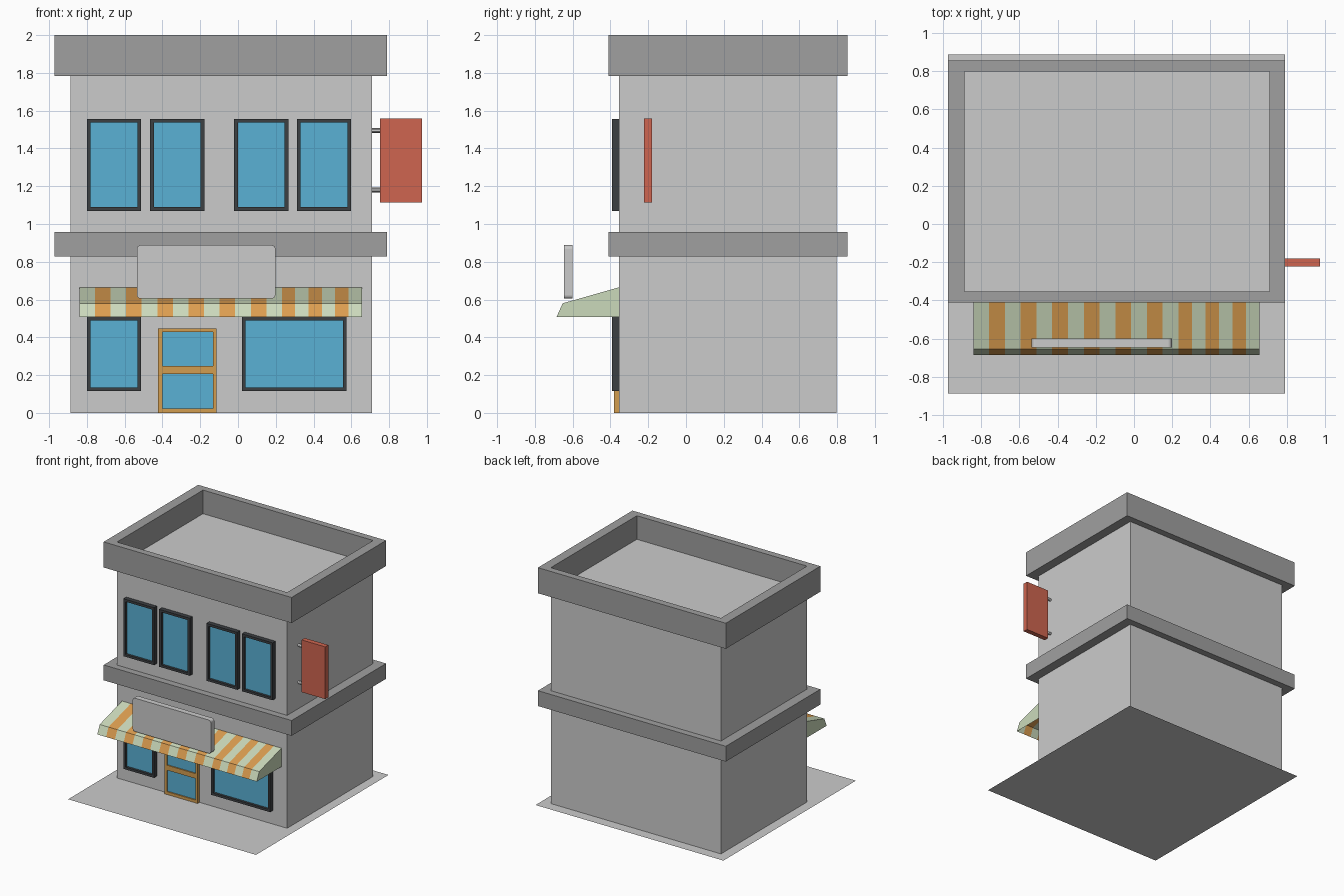
import bpy, bmesh
from mathutils import Vector, Matrix
from math import pi

if "Cube" in bpy.data.objects:
    bpy.data.objects.remove(bpy.data.objects["Cube"])


def mat(name, r, g, b):
    m = bpy.data.materials.new(name)
    m.diffuse_color = (r, g, b, 1)
    m.use_nodes = True
    m.node_tree.nodes["Principled BSDF"].inputs["Base Color"].default_value = m.diffuse_color
    return m


TRIM = mat("trim_grey", 0.35, 0.35, 0.35)
DARK = mat("frame_dark", 0.045, 0.05, 0.055)
GLASS = mat("glass_blue", 0.10, 0.44, 0.66)
WOOD = mat("door_wood", 0.65, 0.34, 0.08)
CREAM = mat("awning_light", 0.60, 0.70, 0.50)
ORANGE = mat("awning_orange", 0.72, 0.34, 0.08)
RED = mat("sign_red", 0.62, 0.13, 0.08)

X0, X1, Y0, Y1 = -0.887, 0.709, -0.354, 0.798      # wall footprint
TX0, TX1, TY0, TY1 = -0.972, 0.790, -0.411, 0.855  # trim footprint


def finish(name, bm, mats=(), normals=True):
    if normals:
        bmesh.ops.recalc_face_normals(bm, faces=bm.faces)
    me = bpy.data.meshes.new(name)
    bm.to_mesh(me)
    bm.free()
    for m in mats:
        me.materials.append(m)
    ob = bpy.data.objects.new(name, me)
    bpy.context.collection.objects.link(ob)
    return ob


def add_box(bm, lo, hi):
    lo, hi = Vector(lo), Vector(hi)
    mtx = Matrix.Translation((lo + hi) / 2) @ Matrix.Diagonal((*(hi - lo), 1))
    return bmesh.ops.create_cube(bm, size=1, matrix=mtx)["verts"]


def box(name, lo, hi, *mats):
    bm = bmesh.new()
    add_box(bm, lo, hi)
    return finish(name, bm, mats)


def ring(name, z0, z1, mats):
    """Rectangular trim band wrapped round the walls."""
    bm = bmesh.new()
    outer = [(TX0, TY0), (TX1, TY0), (TX1, TY1), (TX0, TY1)]
    inner = [(X0, Y0), (X1, Y0), (X1, Y1), (X0, Y1)]
    loops = [[bm.verts.new((x, y, z)) for x, y in pts]
             for pts, z in ((outer, z0), (outer, z1), (inner, z1), (inner, z0))]
    for k in range(4):
        a, b = loops[k], loops[(k + 1) % 4]
        for i in range(4):
            j = (i + 1) % 4
            bm.faces.new((a[i], a[j], b[j], b[i]))
    return finish(name, bm, mats)


def glazed(name, xs, zs, y, recess, mats):
    """Panel on the front wall; every odd grid cell is a recessed pane."""
    bm = bmesh.new()
    g = [[bm.verts.new((x, y, z)) for z in zs] for x in xs]
    panes = []
    for i in range(len(xs) - 1):
        for j in range(len(zs) - 1):
            f = bm.faces.new((g[i][j], g[i + 1][j], g[i + 1][j + 1], g[i][j + 1]))
            if i % 2 and j % 2:
                panes.append(f)
    # outer edges back to the wall
    rim = [e for e in bm.edges if e.is_boundary]
    ex = bmesh.ops.extrude_edge_only(bm, edges=rim)["geom"]
    for v in ex:
        if isinstance(v, bmesh.types.BMVert):
            v.co.y = Y0
    bmesh.ops.recalc_face_normals(bm, faces=bm.faces)
    # panes sunk into the frame
    for f in panes:
        new = bmesh.ops.extrude_face_region(bm, geom=[f])["geom"]
        for v in new:
            if isinstance(v, bmesh.types.BMVert):
                v.co.y += recess
            elif isinstance(v, bmesh.types.BMFace):
                v.material_index = 1
        if f.is_valid:
            bm.faces.remove(f)
    return finish(name, bm, mats, normals=False)


def window(name, x0, x1, z0, z1, w=0.02):
    glazed(name, [x0, x0 + w, x1 - w, x1], [z0, z0 + w, z1 - w, z1],
           -0.392, 0.02, (DARK, GLASS))


# pavement slab, a flat sheet
bm = bmesh.new()
bm.faces.new([bm.verts.new(p) for p in ((TX0, -0.887, 0), (TX1, -0.887, 0),
                                        (TX1, 0.887, 0), (TX0, 0.887, 0))])
finish("pavement", bm)

# walls and trims
box("walls", (X0, Y0, 0), (X1, Y1, 1.80))
ring("storey_band", 0.827, 0.957, (TRIM,))
ring("parapet", 1.783, 2.0, (TRIM,))

# windows
for i, x in enumerate((-0.80, -0.465, -0.02, 0.312)):
    window(f"upper_window_{i + 1}", x, x + 0.287, 1.07, 1.557)
window("small_shop_window", -0.80, -0.513, 0.115, 0.51)
window("large_shop_window", 0.02, 0.575, 0.115, 0.51)

# door with two panes
glazed("door", [-0.423, -0.40, -0.132, -0.113],
       [0, 0.024, 0.206, 0.248, 0.429, 0.446], -0.38, 0.01, (WOOD, GLASS))

# awning: striped open sheet with plain end panels
profile = [(Y0, 0.665), (-0.653, 0.58), (-0.685, 0.508)]
edges = [-0.84 + 0.0825 * k for k in range(14)]
edges += [edges[-1] + 0.0705 * k for k in range(1, 7)]
bm = bmesh.new()
rows = [[bm.verts.new((x, y, z)) for y, z in profile] for x in edges]
for k in range(len(edges) - 1):
    a, b = rows[k], rows[k + 1]
    for j in range(2):
        bm.faces.new((a[j], a[j + 1], b[j + 1], b[j])).material_index = k % 2
for r, flip in ((rows[0], 1), (rows[-1], -1)):
    back = bm.verts.new((r[0].co.x, Y0, 0.508))
    bm.faces.new(([back] + r[::-1])[::flip])
finish("awning", bm, (CREAM, ORANGE))

# blank shop sign with rounded corners
bm = bmesh.new()
add_box(bm, (-0.535, -0.647, 0.605), (0.198, -0.600, 0.888))
corners = [e for e in bm.edges
           if abs(e.verts[0].co.y - e.verts[1].co.y) > 0.01]
bmesh.ops.bevel(bm, geom=corners, offset=0.02, segments=4, profile=0.5,
                affect='EDGES')
finish("shop_sign", bm)

# hanging side sign on two rods
box("side_sign", (0.752, -0.222, 1.115), (0.973, -0.180, 1.558), RED)
for name, z in (("lower_sign_rod", 1.18), ("upper_sign_rod", 1.495)):
    bm = bmesh.new()
    bmesh.ops.create_cone(bm, cap_ends=True, segments=12, radius1=0.012,
                          radius2=0.012, depth=0.06,
                          matrix=Matrix.Translation((0.732, -0.201, z))
                          @ Matrix.Rotation(pi / 2, 4, 'Y'))
    rod = finish(name, bm)
    bpy.context.view_layer.objects.active = rod
    rod.select_set(True)
    bpy.ops.object.shade_smooth_by_angle()
    rod.select_set(False)
